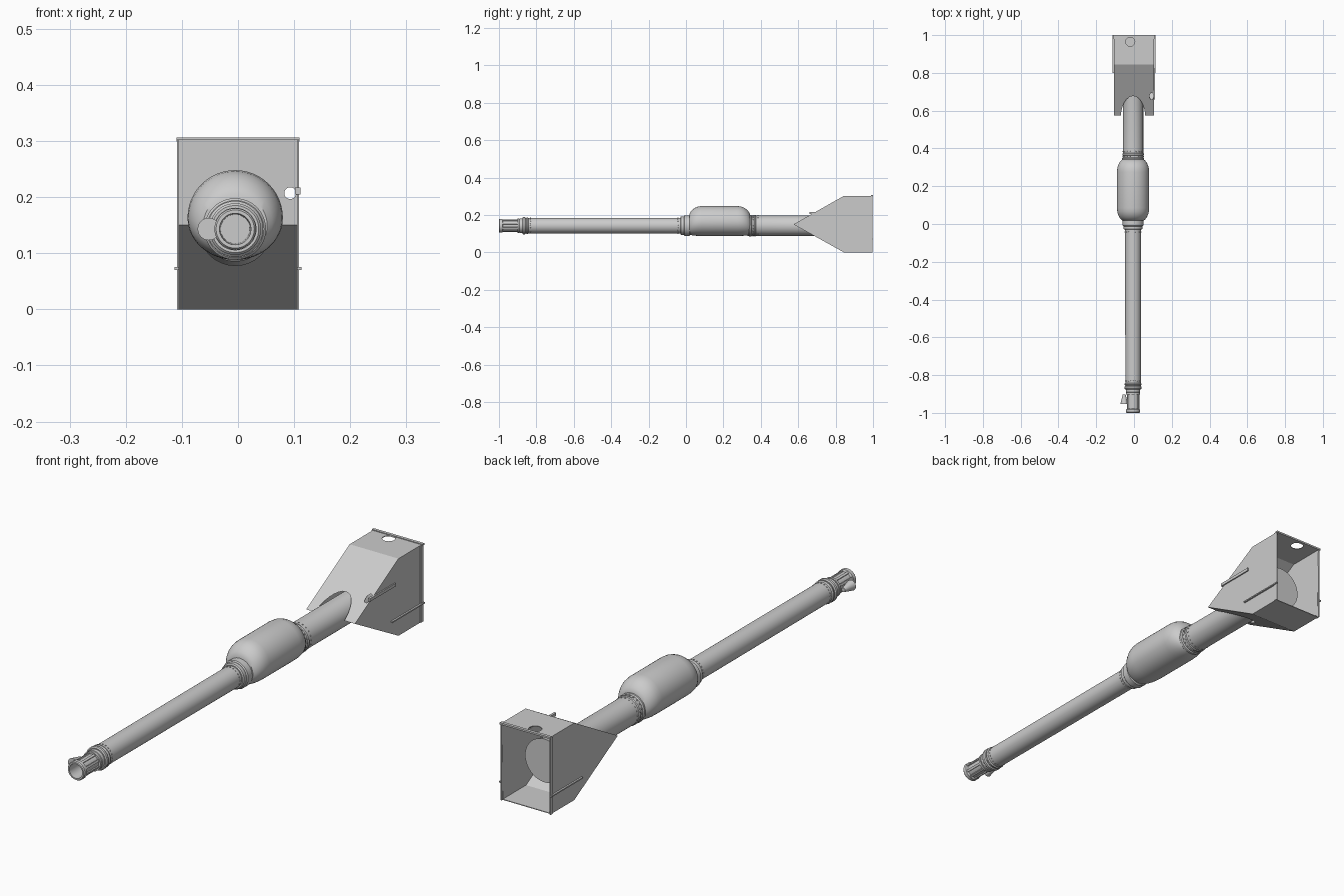
import bpy, bmesh, math
from mathutils import Matrix, Vector

if "Cube" in bpy.data.objects:
    bpy.data.objects.remove(bpy.data.objects["Cube"])

AX, AZ = -0.005, 0.143          # barrel axis


def finish(name, bm, smooth=True):
    bmesh.ops.recalc_face_normals(bm, faces=bm.faces)
    me = bpy.data.meshes.new(name)
    bm.to_mesh(me)
    bm.free()
    ob = bpy.data.objects.new(name, me)
    bpy.context.collection.objects.link(ob)
    bpy.ops.object.select_all(action='DESELECT')
    ob.select_set(True)
    bpy.context.view_layer.objects.active = ob
    if smooth:
        bpy.ops.object.shade_smooth_by_angle(angle=math.radians(35))
    return ob


def loft(name, rings, seg=48):
    """rings: (y, radius, centre z, lower half height); radius 0 closes an end"""
    bm = bmesh.new()
    prev = None
    for y, r, cz, low in rings:
        if r == 0:
            cur = [bm.verts.new((AX, y, cz))]
        else:
            cur = []
            for i in range(seg):
                a = 2 * math.pi * i / seg
                s = math.sin(a)
                cur.append(bm.verts.new((AX + r * math.cos(a), y, cz + s * (r if s > 0 else low))))
        if prev:
            for i in range(seg):
                j = (i + 1) % seg
                quad = [prev[i % len(prev)], prev[j % len(prev)], cur[j % len(cur)], cur[i % len(cur)]]
                bm.faces.new(list(dict.fromkeys(quad)))
        prev = cur
    return finish(name, bm)


def lathe(name, pts, seg=48):
    return loft(name, [(y, r, AZ, r) for y, r in pts], seg)


def ring(name, y0, y1, r, b=0.004):
    return lathe(name, [(y0, 0), (y0, r - b), (y0 + b, r), (y1 - b, r), (y1, r - b), (y1, 0)])


def bolts(name, y, r, n=20):
    bm = bmesh.new()
    for i in range(n):
        m = (Matrix.Translation((AX, y, AZ)) @ Matrix.Rotation(2 * math.pi * i / n, 4, 'Y')
             @ Matrix.Translation((0, 0, r)))
        bmesh.ops.create_cone(bm, cap_ends=True, segments=8, radius1=0.003, radius2=0.0025,
                              depth=0.004, matrix=m)
    return finish(name, bm)


def box(name, lo, hi):
    bm = bmesh.new()
    lo, hi = Vector(lo), Vector(hi)
    m = Matrix.Translation((lo + hi) / 2) @ Matrix.Diagonal((*(hi - lo), 1))
    bmesh.ops.create_cube(bm, size=1, matrix=m)
    return finish(name, bm, False)


def cylinder(name, loc, r, depth, rot=(0, 'Z'), r2=None):
    bm = bmesh.new()
    m = Matrix.Translation(loc) @ Matrix.Rotation(rot[0], 4, rot[1])
    bmesh.ops.create_cone(bm, cap_ends=True, segments=32, radius1=r, radius2=r if r2 is None else r2,
                          depth=depth, matrix=m)
    return finish(name, bm)


# Barrel, main tube and its flared rear end inside the shield
lathe("barrel", [(-0.87, 0), (-0.87, 0.041), (0.0, 0.042), (0.0, 0)])
lathe("rear_tube", [(0.33, 0), (0.33, 0.054), (0.74, 0.054), (0.885, 0.085), (0.885, 0)])

# Fume extractor, offset upwards with a flatter underside
prof = [(0.018, 0.0), (0.018, 0.30), (0.026, 0.52), (0.036, 0.70), (0.050, 0.86), (0.066, 0.96), (0.085, 1.0)]
prof += [(0.36 - y, k) for y, k in reversed(prof)]
rings = []
for y, k in prof:
    r = 0.045 + 0.04 * k
    rings.append((y, r, AZ + 0.02 * k, 0.045 + 0.03 * k))
rings = [(0.018, 0, AZ, 0)] + rings + [(0.342, 0, AZ, 0)]
loft("fume_extractor", rings)

# Collars and bolt rows
ring("front_collar", -0.03, -0.006, 0.050)
ring("front_collar_step", -0.012, 0.022, 0.055)
ring("rear_collar", 0.335, 0.352, 0.058)
ring("rear_collar_step", 0.362, 0.376, 0.057)
bolts("front_collar_bolts", -0.042, 0.042)
bolts("rear_collar_bolts", 0.357, 0.055)
bolts("rear_tube_bolts", 0.385, 0.054)
bolts("barrel_tip_bolts", -0.832, 0.041)
ring("tip_collar", -0.875, -0.858, 0.046)
ring("tip_collar_step", -0.855, -0.842, 0.045)
ring("tip_neck", -0.893, -0.87, 0.038)

# Hollow muzzle with flanges and lengthwise bars
lathe("muzzle", [(-0.88, 0), (-0.88, 0.030), (-0.893, 0.030), (-0.893, 0.038), (-0.902, 0.038),
                 (-0.902, 0.030), (-0.978, 0.030), (-0.982, 0.037), (-0.996, 0.037), (-1.0, 0.034),
                 (-1.0, 0.028), (-0.91, 0.026), (-0.91, 0)])
bm = bmesh.new()
for i in range(8):
    m = (Matrix.Translation((AX, -0.94, AZ)) @ Matrix.Rotation(math.pi * (i + 0.5) / 4, 4, 'Y')
         @ Matrix.Translation((0, 0, 0.031)) @ Matrix.Diagonal((0.009, 0.08, 0.006, 1)))
    bmesh.ops.create_cube(bm, size=1, matrix=m)
finish("muzzle_bars", bm, False)
cylinder("muzzle_side_cup", (-0.052, -0.928, AZ), 0.008, 0.05, (math.pi / 2, 'X'), 0.02)

# Wedge shield, open at the back
W = 0.106
side = [(0.575, 0.15), (0.845, 0.303), (0.995, 0.303), (0.99, 0.0), (0.845, 0.0)]
bm = bmesh.new()
left = [bm.verts.new((-W, y, z)) for y, z in side]
right = [bm.verts.new((W, y, z)) for y, z in side]
bm.faces.new(left)
bm.faces.new(right)
for i in (0, 1, 3, 4):
    j = (i + 1) % 5
    bm.faces.new((left[i], left[j], right[j], right[i]))
shield = finish("shield", bm, False)
# make sure the normals of the open shell point outwards
top = max(shield.data.polygons, key=lambda p: p.center.z)
if top.normal.z < 0:
    shield.data.flip_normals()
mod = shield.modifiers.new("thickness", 'SOLIDIFY')
mod.thickness, mod.offset = 0.004, -1

# Barrel opening, roof notch and sight hole
cutters = [cylinder("cut_barrel", (AX, 0.65, AZ), 0.065, 0.4, (math.pi / 2, 'X')),
           cylinder("cut_notch", (-0.02, 0.965, 0.3), 0.024, 0.05),
           cylinder("cut_sight", (0.093, 0.68, 0.207), 0.0105, 0.06, (math.pi / 2, 'X'))]
for c in cutters:
    c.hide_render = True
    b = shield.modifiers.new("cut", 'BOOLEAN')
    b.operation, b.solver, b.object = 'DIFFERENCE', 'EXACT', c
bpy.ops.object.select_all(action='DESELECT')
shield.select_set(True)
bpy.context.view_layer.objects.active = shield
for m in list(shield.modifiers):
    bpy.ops.object.modifier_apply(modifier=m.name)
for c in cutters:
    bpy.data.objects.remove(c)

# Shield trims: roof lip, side rails, rear edge strips
box("roof_lip", (-0.11, 0.988, 0.299), (0.11, 1.0, 0.306))
box("side_fin", (W - 0.004, 0.66, 0.205), (0.111, 0.822, 0.217))
for s, n in ((-1, "left"), (1, "right")):
    x0, x1 = sorted((s * W, s * 0.113))
    box(n + "_lower_rail", (x0, 0.80, 0.070), (x1, 1.0, 0.075))
    x0, x1 = sorted((s * (W - 0.002), s * 0.109))
    box(n + "_rear_strip", (x0, 0.980, 0.0), (x1, 0.996, 0.303))
